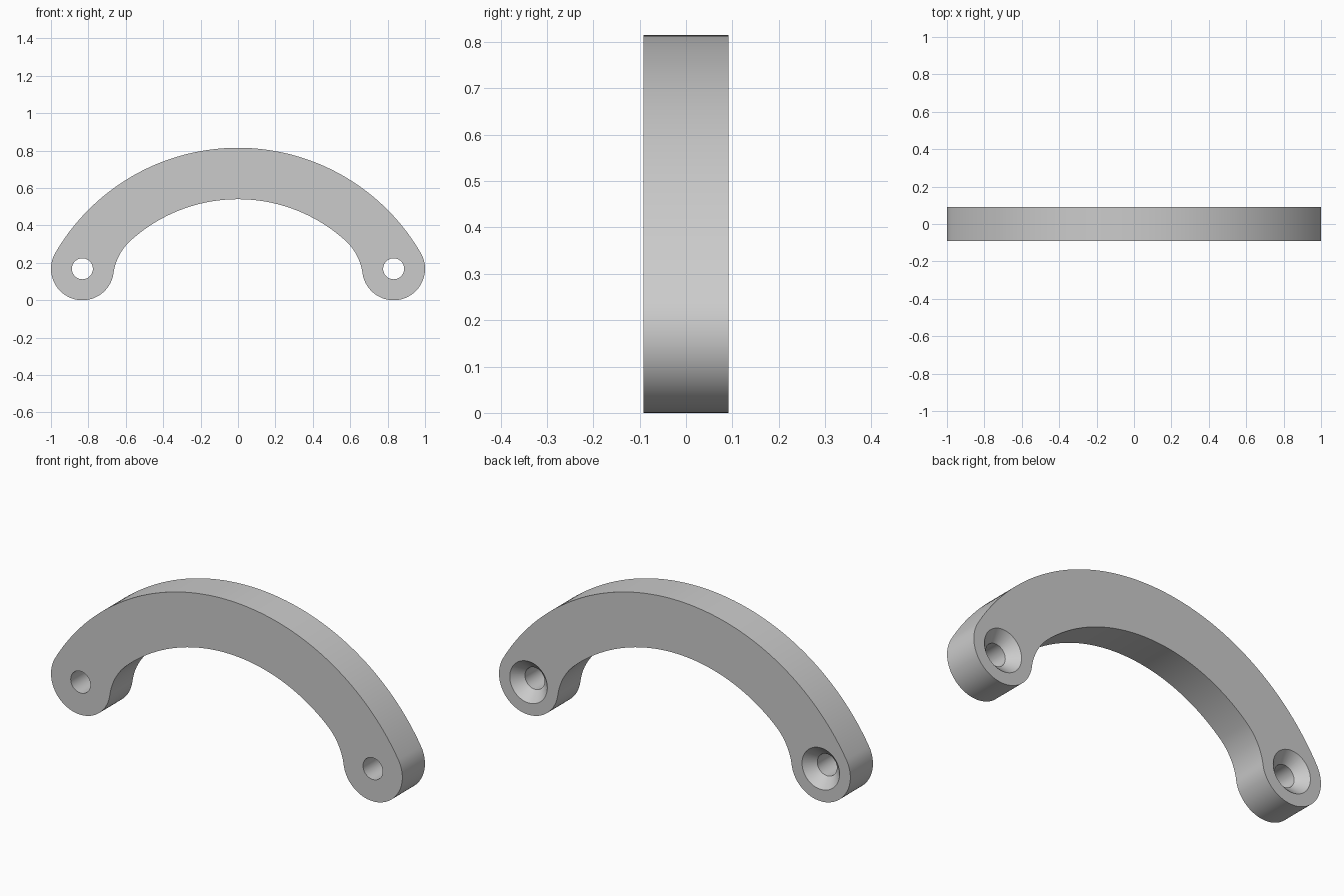
import bpy
import bmesh
from math import sin, cos, atan2, hypot, pi, radians

default = bpy.data.objects.get("Cube")
if default:
    bpy.data.objects.remove(default, do_unlink=True)

# Main dimensions
HALF_DEPTH = 0.092
END_X, END_Z, END_R = 0.832, 0.168, 0.168
TOP, INNER_TOP = 0.815, 0.54
HOLE_R, SINK_R = 0.056, 0.107
FILLET_R = 0.29

# Outer arc touches the round ends tangentially
rise = TOP - END_Z
OUTER_R = (END_X**2 + rise**2 - END_R**2) / (2 * (rise - END_R))
ARC_Z = TOP - OUTER_R
INNER_R = INNER_TOP - ARC_Z

# Fillet centre: tangent to the inner arc and to the round end
dx, dz = END_X, END_Z - ARC_Z
dist = hypot(dx, dz)
ra, rb = INNER_R - FILLET_R, END_R + FILLET_R
along = (ra**2 - rb**2 + dist**2) / (2 * dist)
off = (ra**2 - along**2) ** 0.5
fx = (along * dx - off * dz) / dist
fz = ARC_Z + (along * dz + off * dx) / dist
if fz > END_Z:
    fx = (along * dx + off * dz) / dist
    fz = ARC_Z + (along * dz - off * dx) / dist


def arc(cx, cz, r, a0, a1, n):
    steps = [a0 + (a1 - a0) * i / n for i in range(n + 1)]
    return [(cx + r * cos(a), cz + r * sin(a)) for a in steps]


def new_object(name, bm):
    bmesh.ops.recalc_face_normals(bm, faces=bm.faces)
    mesh = bpy.data.meshes.new(name)
    bm.to_mesh(mesh)
    bm.free()
    obj = bpy.data.objects.new(name, mesh)
    bpy.context.collection.objects.link(obj)
    return obj


# Half outline, from top centre round the end to the inner centre
touch = atan2(dz, dx)
end_in = atan2(fz - END_Z, fx - END_X)
fillet_start = atan2(END_Z - fz, END_X - fx)
fillet_end = atan2(fz - ARC_Z, fx)
half = arc(0, ARC_Z, OUTER_R, pi / 2, touch, 40)
half += arc(END_X, END_Z, END_R, touch, end_in, 48)[1:]
half += arc(fx, fz, FILLET_R, fillet_start, fillet_end, 16)[1:]
half += arc(0, ARC_Z, INNER_R, fillet_end, pi / 2, 30)[1:]
outline = half + [(-x, z) for x, z in reversed(half[1:-1])]

# Arched handle body
bm = bmesh.new()
face = bm.faces.new([bm.verts.new((x, -HALF_DEPTH, z)) for x, z in outline])
ext = bmesh.ops.extrude_face_region(bm, geom=[face])
moved = [v for v in ext["geom"] if isinstance(v, bmesh.types.BMVert)]
bmesh.ops.translate(bm, verts=moved, vec=(0, 2 * HALF_DEPTH, 0))
handle = new_object("arched_handle", bm)


# Screw holes, countersunk from the back
def screw_cutter(name, x):
    over = 0.02
    sink_y = HALF_DEPTH - (SINK_R - HOLE_R)
    profile = [(HOLE_R, -HALF_DEPTH - over), (HOLE_R, sink_y),
               (SINK_R + over, HALF_DEPTH + over)]
    n = 48
    bm = bmesh.new()
    rings = [[bm.verts.new((x + r * cos(2 * pi * i / n), y,
                            END_Z + r * sin(2 * pi * i / n)))
              for i in range(n)] for r, y in profile]
    for a, b in zip(rings, rings[1:]):
        for i in range(n):
            j = (i + 1) % n
            bm.faces.new((a[i], a[j], b[j], b[i]))
    bm.faces.new(rings[0])
    bm.faces.new(rings[-1])
    cutter = new_object(name, bm)
    cutter.hide_render = True
    return cutter


bpy.ops.object.select_all(action="DESELECT")
bpy.context.view_layer.objects.active = handle
handle.select_set(True)
for side, x in (("left", END_X), ("right", -END_X)):
    cutter = screw_cutter(side + "_screw_cutter", x)
    mod = handle.modifiers.new(side + "_screw_hole", "BOOLEAN")
    mod.operation = "DIFFERENCE"
    mod.solver = "EXACT"
    mod.object = cutter
    bpy.ops.object.modifier_apply(modifier=mod.name)
    bpy.data.objects.remove(cutter, do_unlink=True)

# Plain grey finish
grey = bpy.data.materials.new("plain grey")
grey.use_nodes = True
colour = (0.6, 0.6, 0.6, 1)
grey.diffuse_color = colour
grey.node_tree.nodes["Principled BSDF"].inputs["Base Color"].default_value = colour
handle.data.materials.clear()
handle.data.materials.append(grey)
bpy.ops.object.shade_smooth_by_angle(angle=radians(30))
